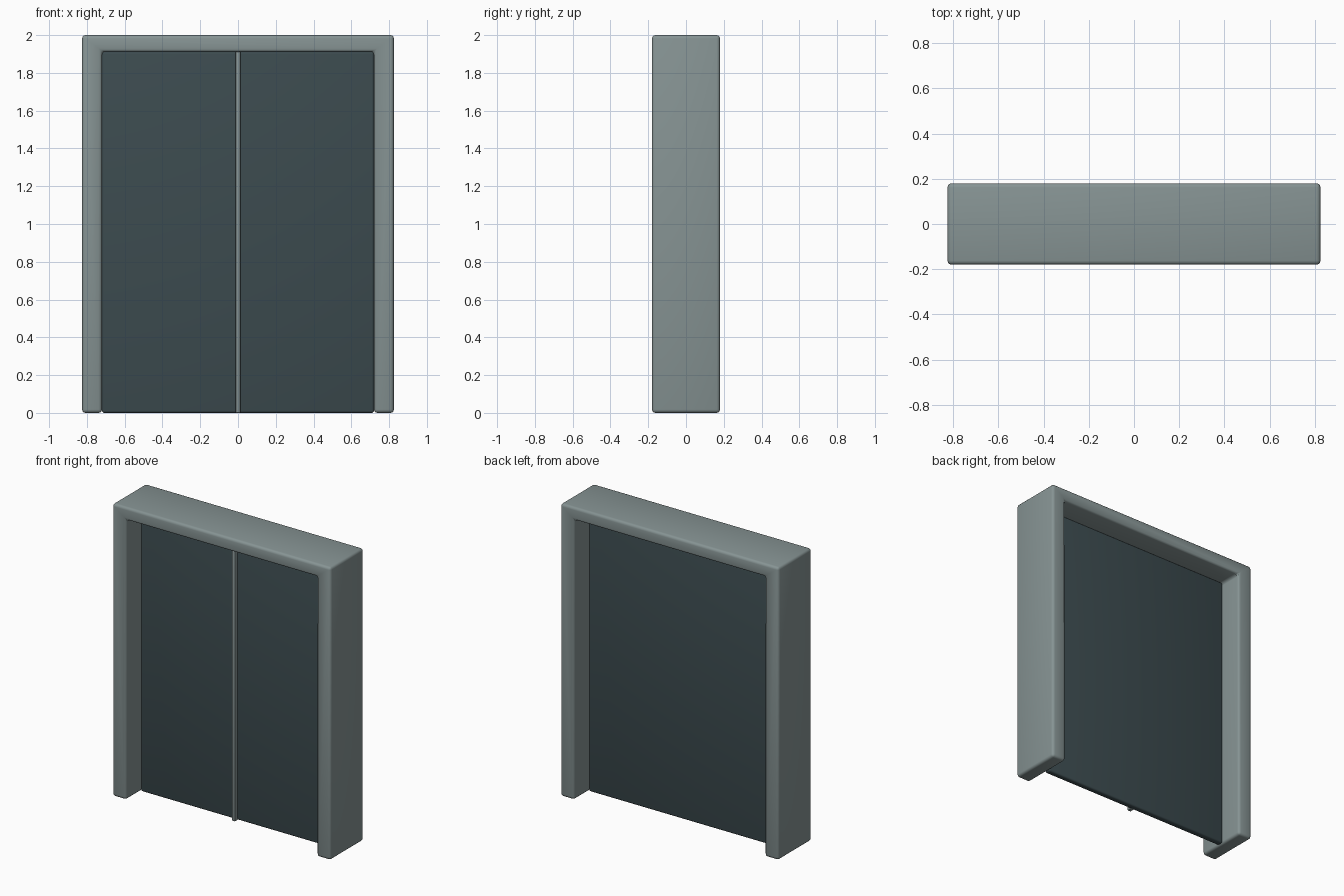
import bpy, bmesh
from mathutils import Vector

if "Cube" in bpy.data.objects:
    bpy.data.objects.remove(bpy.data.objects["Cube"])


def material(name, rgb):
    m = bpy.data.materials.new(name)
    m.diffuse_color = (*rgb, 1)
    m.use_nodes = True
    m.node_tree.nodes["Principled BSDF"].inputs["Base Color"].default_value = m.diffuse_color
    return m


def extrude_profile(name, profile, y0, y1, bevel, mat):
    """Extrude an x-z outline from y0 to y1 and round its edges."""
    bm = bmesh.new()
    face = bm.faces.new([bm.verts.new((x, y0, z)) for x, z in profile])
    result = bmesh.ops.extrude_face_region(bm, geom=[face])
    verts = [v for v in result["geom"] if isinstance(v, bmesh.types.BMVert)]
    bmesh.ops.translate(bm, verts=verts, vec=Vector((0, y1 - y0, 0)))
    bmesh.ops.recalc_face_normals(bm, faces=bm.faces)
    mesh = bpy.data.meshes.new(name)
    bm.to_mesh(mesh)
    bm.free()
    mesh.materials.append(mat)
    ob = bpy.data.objects.new(name, mesh)
    bpy.context.collection.objects.link(ob)
    mod = ob.modifiers.new("rounded_edges", "BEVEL")
    mod.width, mod.segments, mod.limit_method = bevel, 3, "ANGLE"
    bpy.ops.object.select_all(action="DESELECT")
    ob.select_set(True)
    bpy.context.view_layer.objects.active = ob
    bpy.ops.object.modifier_apply(modifier=mod.name)
    bpy.ops.object.shade_smooth_by_angle()
    return ob


def rect(half_width, z0, z1):
    return [(-half_width, z0), (half_width, z0), (half_width, z1), (-half_width, z1)]


W, INNER, TOP, LINTEL = 0.825, 0.72, 2.0, 1.912
frame_grey = material("frame_grey", (0.24, 0.295, 0.295))
panel_dark = material("panel_dark", (0.045, 0.07, 0.078))

# Door surround: two jambs and a lintel in one U-shaped outline
surround = [(-W, 0), (-INNER, 0), (-INNER, LINTEL), (INNER, LINTEL),
            (INNER, 0), (W, 0), (W, TOP), (-W, TOP)]
extrude_profile("door_frame", surround, -0.18, 0.18, 0.018, frame_grey)

# Dark door panel set in the middle of the opening
extrude_profile("door_panel", rect(INNER, 0, LINTEL), -0.022, 0.022, 0.012, panel_dark)

# Narrow centre strip on the front of the panel
extrude_profile("center_strip", rect(0.013, 0, LINTEL), -0.05, -0.01, 0.004, frame_grey)
